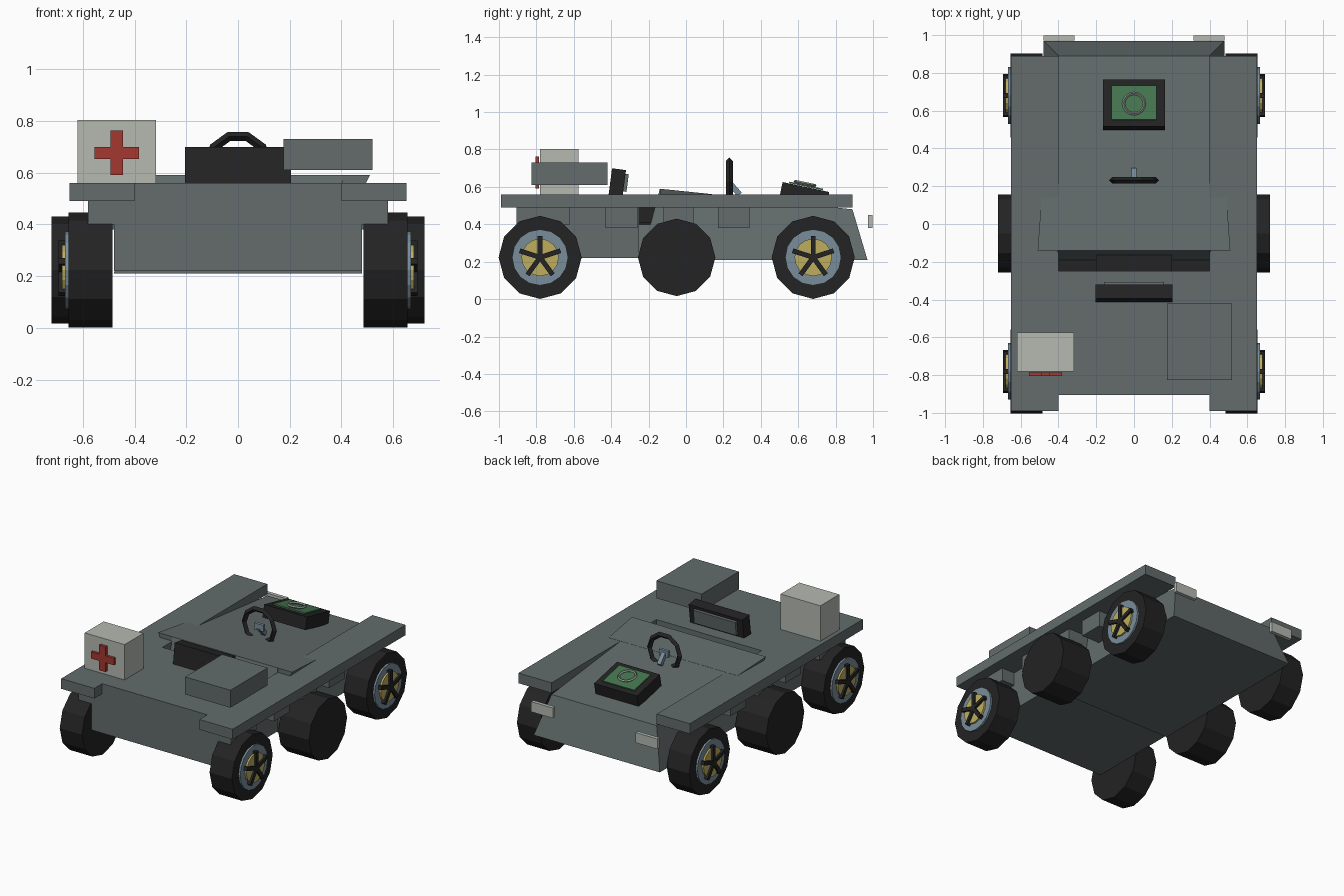
import bpy, bmesh, math
from mathutils import Vector

if "Cube" in bpy.data.objects:
    bpy.data.objects.remove(bpy.data.objects["Cube"])


def mat(name, r, g, b):
    m = bpy.data.materials.new(name)
    m.diffuse_color = (r, g, b, 1)
    m.use_nodes = True
    m.node_tree.nodes["Principled BSDF"].inputs["Base Color"].default_value = m.diffuse_color
    return m


GREY = mat("body grey", 0.125, 0.15, 0.148)
BLACK = mat("rubber black", 0.017, 0.017, 0.017)
WHITE = mat("box white", 0.46, 0.49, 0.44)
RED = mat("cross red", 0.36, 0.04, 0.03)
BLUE = mat("rim blue", 0.19, 0.27, 0.33)
GOLD = mat("hub yellow", 0.52, 0.42, 0.11)
GREEN = mat("screen green", 0.06, 0.18, 0.08)
SILVER = mat("ring silver", 0.28, 0.32, 0.28)


def finish(name, bm, material):
    bmesh.ops.recalc_face_normals(bm, faces=bm.faces)
    me = bpy.data.meshes.new(name)
    bm.to_mesh(me)
    bm.free()
    me.materials.append(material)
    ob = bpy.data.objects.new(name, me)
    bpy.context.collection.objects.link(ob)
    return ob


def prism(name, profile, width, material):
    """Extrude a (y, z) profile across x; width(z) gives the half width."""
    bm = bmesh.new()
    sides = [[bm.verts.new((s * width(z), y, z)) for y, z in profile] for s in (-1, 1)]
    for side in sides:
        bm.faces.new(side)
    n = len(profile)
    for i in range(n):
        j = (i + 1) % n
        bm.faces.new((sides[0][i], sides[0][j], sides[1][j], sides[1][i]))
    return finish(name, bm, material)


def box(name, x, y, z, material, tilt=0):
    """Box from x, y, z ranges, tilted around x about its centre."""
    bm = bmesh.new()
    bmesh.ops.create_cube(bm, size=1)
    for v in bm.verts:
        v.co = Vector([v.co[i] * (r[1] - r[0]) for i, r in enumerate((x, y, z))])
    ob = finish(name, bm, material)
    ob.location = [(r[0] + r[1]) / 2 for r in (x, y, z)]
    ob.rotation_euler.x = tilt
    return ob


def disc(name, x0, x1, y, z, radius, sides, material):
    bpy.ops.mesh.primitive_cylinder_add(vertices=sides, radius=radius, depth=abs(x1 - x0),
                                        location=((x0 + x1) / 2, y, z),
                                        rotation=(0, math.pi / 2, 0))
    ob = bpy.context.object
    ob.name = name
    ob.data.materials.append(material)
    return ob


def ring(name, loc, rot, major, minor, seg, material):
    bpy.ops.mesh.primitive_torus_add(major_segments=seg, minor_segments=4, major_radius=major,
                                     minor_radius=minor, location=loc, rotation=rot)
    ob = bpy.context.object
    ob.name = name
    ob.data.materials.append(material)


# Hull in two parts with the foot slot between them
def taper(z):
    return 0.48 - 0.08 * min(1, max(0, (z - 0.21) / 0.27))


prism("rear_hull", [(-0.905, 0.22), (-0.905, 0.56), (-0.25, 0.56), (-0.25, 0.22)],
      lambda z: 0.48, GREY)
prism("nose_hull", [(-0.25, 0.21), (-0.25, 0.40), (-0.19, 0.40), (-0.14, 0.59),
                    (0.89, 0.48), (0.97, 0.21)], taper, GREY)
prism("hood_panel", [(-0.14, 0.55), (-0.14, 0.59), (0.14, 0.561), (0.14, 0.55)],
      lambda z: 0.51 if z > 0.58 else 0.49, GREY)
box("slot_floor", (-0.40, 0.40), (-0.25, -0.19), (0.39, 0.41), BLACK)
box("seat_cushion", (-0.20, 0.20), (-0.25, -0.16), (0.40, 0.50), BLACK)

for s, side in ((-1, "left"), (1, "right")):
    def span(a, b):
        return tuple(sorted((s * a, s * b)))

    # Side deck, under-deck boxes and lamps
    box(side + "_deck", span(0.40, 0.652), (-0.99, 0.89), (0.49, 0.56), GREY)
    box(side + "_wheel_housing", span(0.40, 0.58), (-0.905, -0.62), (0.40, 0.495), GREY)
    for y0, y1 in ((-0.43, -0.26), (-0.12, 0.04), (0.17, 0.34)):
        box(side + "_side_box", span(0.38, 0.575), (y0, y1), (0.38, 0.495), GREY)
    box(side + "_lamp", span(0.315, 0.48), (0.972, 0.997), (0.38, 0.45), WHITE)

    # Wheels
    disc(side + "_middle_tyre", s * 0.485, s * 0.72, -0.05, 0.223, 0.207, 12, BLACK)
    for y in (-0.78, 0.68):
        disc(side + "_tyre", s * 0.485, s * 0.655, y, 0.223, 0.222, 12, BLACK)
        disc(side + "_rim", s * 0.60, s * 0.668, y, 0.223, 0.15, 16, BLUE)
        disc(side + "_hub", s * 0.60, s * 0.68, y, 0.223, 0.10, 16, GOLD)
        for k in range(5):
            a = k * math.tau / 5
            sp = box(side + "_spoke", span(0.665, 0.693), (-0.013, 0.013), (0, 0.115), BLACK, -a)
            sp.location = (s * 0.679, y + math.sin(a) * 0.0575, 0.223 + math.cos(a) * 0.0575)

# Seat back with its grey pad
box("seat_back", (-0.205, 0.205), (-0.405, -0.33), (0.55, 0.695), BLACK, -0.13)
box("seat_pad", (-0.16, 0.16), (-0.345, -0.312), (0.575, 0.67), GREY, -0.13)

# Medical case, cross and cargo box
box("medical_case", (-0.62, -0.317), (-0.78, -0.575), (0.56, 0.803), WHITE)
box("cross_upright", (-0.493, -0.445), (-0.805, -0.785), (0.59, 0.762), RED)
box("cross_bar", (-0.555, -0.382), (-0.804, -0.786), (0.653, 0.70), RED)
box("cargo_box", (0.175, 0.52), (-0.825, -0.42), (0.61, 0.73), GREY)

# Steering wheel and column
ring("steering_wheel", (0, 0.232, 0.63), (math.pi / 2, 0, 0), 0.115, 0.018, 10, BLACK)
box("steering_column", (-0.014, 0.014), (0.22, 0.30), (0.575, 0.605), BLUE, -0.85)
box("steering_hub", (-0.035, 0.035), (0.225, 0.245), (0.60, 0.645), BLUE)

# Control console with screen and dial
T = -0.21
box("console", (-0.163, 0.163), (0.505, 0.76), (0.515, 0.60), BLACK, T)
box("console_screen", (-0.12, 0.12), (0.55, 0.735), (0.601, 0.609), GREEN, T)
ring("console_dial", (0, 0.637, 0.618), (T, 0, 0), 0.055, 0.008, 16, SILVER)
